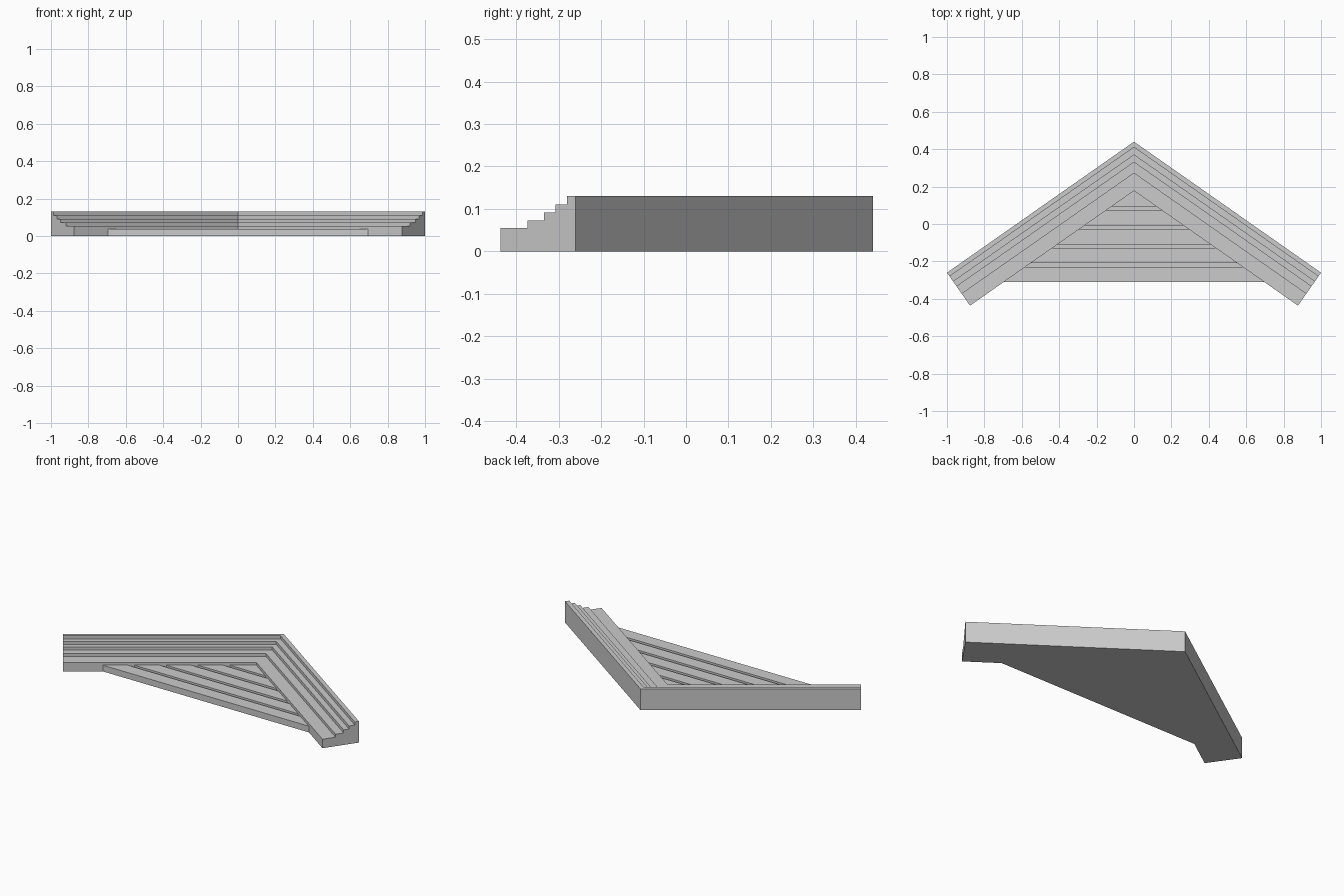
import bpy, bmesh, math

cube = bpy.data.objects.get("Cube")
if cube:
    bpy.data.objects.remove(cube)

PITCH = math.radians(35)
S, C = math.sin(PITCH), math.cos(PITCH)
APEX_Y = 0.44
END_Y = APEX_Y - math.tan(PITCH)
WIDTH = 0.215

grey = bpy.data.materials.new("plain_grey")
grey.use_nodes = True
COLOUR = (0.6, 0.6, 0.6, 1)
grey.diffuse_color = COLOUR
grey.node_tree.nodes["Principled BSDF"].inputs["Base Color"].default_value = COLOUR


def loft(name, sections):
    """Join matching closed sections into one capped solid."""
    bm = bmesh.new()
    rings = [[bm.verts.new(p) for p in sec] for sec in sections]
    n = len(rings[0])
    for a, b in zip(rings, rings[1:]):
        for i in range(n):
            j = (i + 1) % n
            bm.faces.new((a[i], a[j], b[j], b[i]))
    bm.faces.new(rings[0])
    bm.faces.new(rings[-1][::-1])
    bmesh.ops.remove_doubles(bm, verts=bm.verts, dist=1e-5)
    bmesh.ops.recalc_face_normals(bm, faces=bm.faces)
    mesh = bpy.data.meshes.new(name)
    bm.to_mesh(mesh)
    bm.free()
    mesh.materials.append(grey)
    obj = bpy.data.objects.new(name, mesh)
    bpy.context.collection.objects.link(obj)
    return obj


# Stepped moulding: distance in from the outer edge, and height of each step
steps = [(0.0245, 0.13), (0.058, 0.111), (0.09, 0.092), (0.138, 0.073), (WIDTH, 0.055)]
profile = [(0, 0)]
inset = 0
for edge, height in steps:
    profile += [(inset, height), (edge, height)]
    inset = edge
profile.append((WIDTH, 0))


def end_section(side):
    return [(side * (1 - d * S), END_Y - d * C, z) for d, z in profile]


middle = [(0, APEX_Y - d / C, z) for d, z in profile]
loft("gable_moulding", [end_section(-1), middle, end_section(1)])

# Triangular panel with grooves between its boards
INNER_Y = APEX_Y - WIDTH / C
FRONT_Y, TOP, FLOOR, GROOVE = -0.31, 0.038, 0.018, 0.021
outline = [(FRONT_Y, 0), (FRONT_Y, TOP)]
for k in range(4):
    y = -0.22 + k * 0.101
    a, b = y - GROOVE / 2, y + GROOVE / 2
    outline += [(a, TOP), (a, FLOOR), (b, FLOOR), (b, TOP)]
outline += [(INNER_Y, TOP), (INNER_Y, 0)]


def panel_side(side):
    return [(side * (INNER_Y - y) / math.tan(PITCH), y, z) for y, z in outline]


loft("boarded_panel", [panel_side(-1), panel_side(1)])
